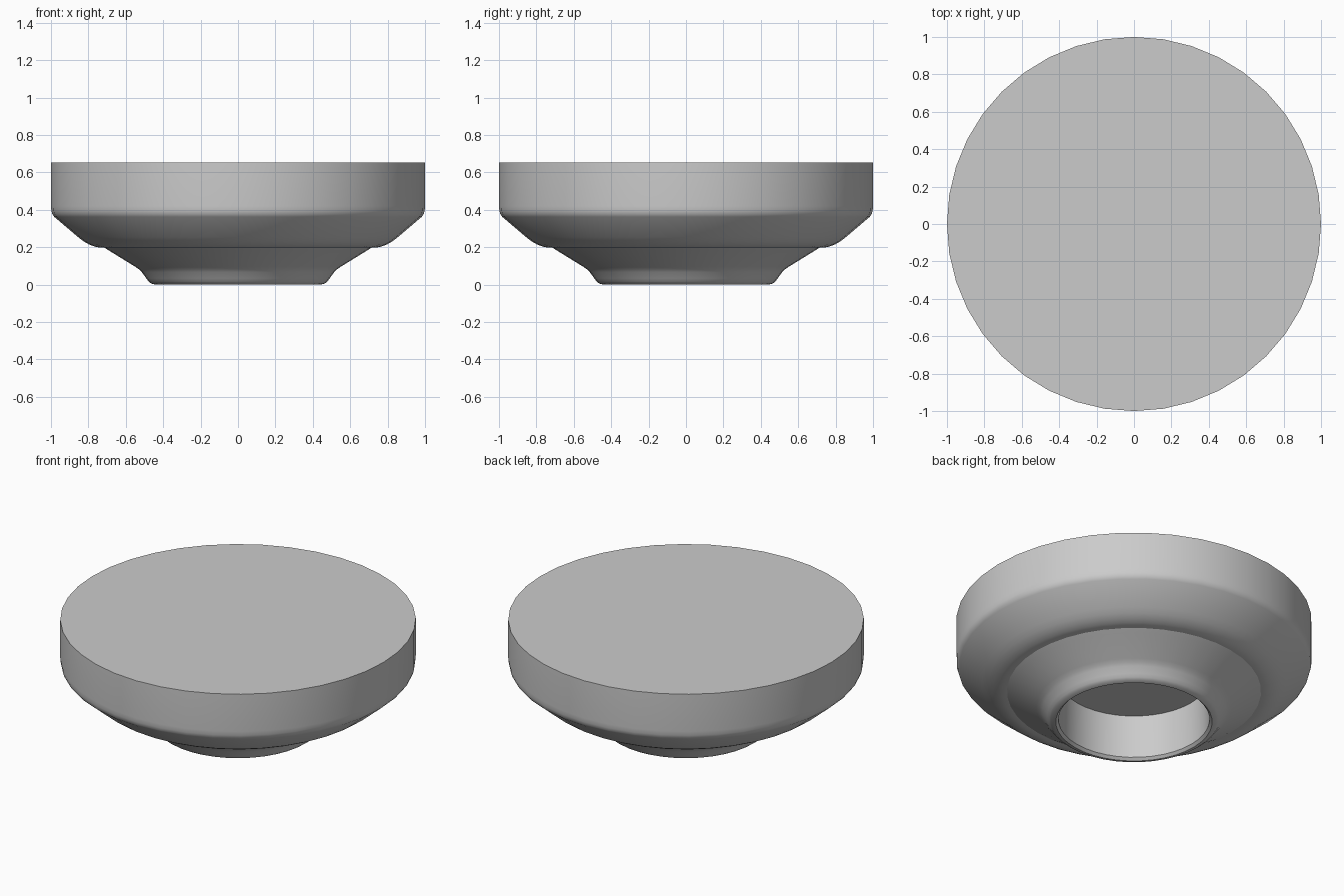
import bpy
import bmesh
from math import radians, cos, sin, tau

SIDES = 40

cube = bpy.data.objects.get("Cube")
if cube:
    bpy.data.objects.remove(cube, do_unlink=True)

grey = bpy.data.materials.new("plain grey")
grey.use_nodes = True
grey.diffuse_color = (0.6, 0.6, 0.6, 1)
grey.node_tree.nodes["Principled BSDF"].inputs["Base Color"].default_value = (0.6, 0.6, 0.6, 1)

# (radius, height) from the top edge, down the outside and up into the socket
profile = [
    # straight rim and rounded shoulder
    (1.0, 0.652), (1.0, 0.42), (0.998, 0.395), (0.993, 0.377), (0.982, 0.362),
    # bowl underside curling in to the crease
    (0.855, 0.254), (0.825, 0.231), (0.795, 0.214), (0.765, 0.203), (0.74, 0.198), (0.715, 0.198),
    # flared neck
    (0.69, 0.182), (0.55, 0.096), (0.53, 0.082), (0.515, 0.067),
    # foot and rounded lip
    (0.49, 0.033), (0.477, 0.016), (0.463, 0.005), (0.44, 0.0),
    # round socket
    (0.425, 0.015), (0.42, 0.28),
]

bm = bmesh.new()
rings = [[bm.verts.new((r * cos(tau * i / SIDES), r * sin(tau * i / SIDES), z))
          for i in range(SIDES)] for r, z in profile]
for upper, lower in zip(rings, rings[1:]):
    for i in range(SIDES):
        j = (i + 1) % SIDES
        bm.faces.new((upper[i], lower[i], lower[j], upper[j]))

# flat top and socket ceiling
bm.faces.new(rings[0])
bm.faces.new(list(reversed(rings[-1])))
bmesh.ops.recalc_face_normals(bm, faces=bm.faces)

mesh = bpy.data.meshes.new("round_knob")
bm.to_mesh(mesh)
bm.free()
mesh.materials.append(grey)
knob = bpy.data.objects.new("round_knob", mesh)
bpy.context.collection.objects.link(knob)

bpy.ops.object.select_all(action='DESELECT')
knob.select_set(True)
bpy.context.view_layer.objects.active = knob
bpy.ops.object.shade_smooth_by_angle(angle=radians(28))
